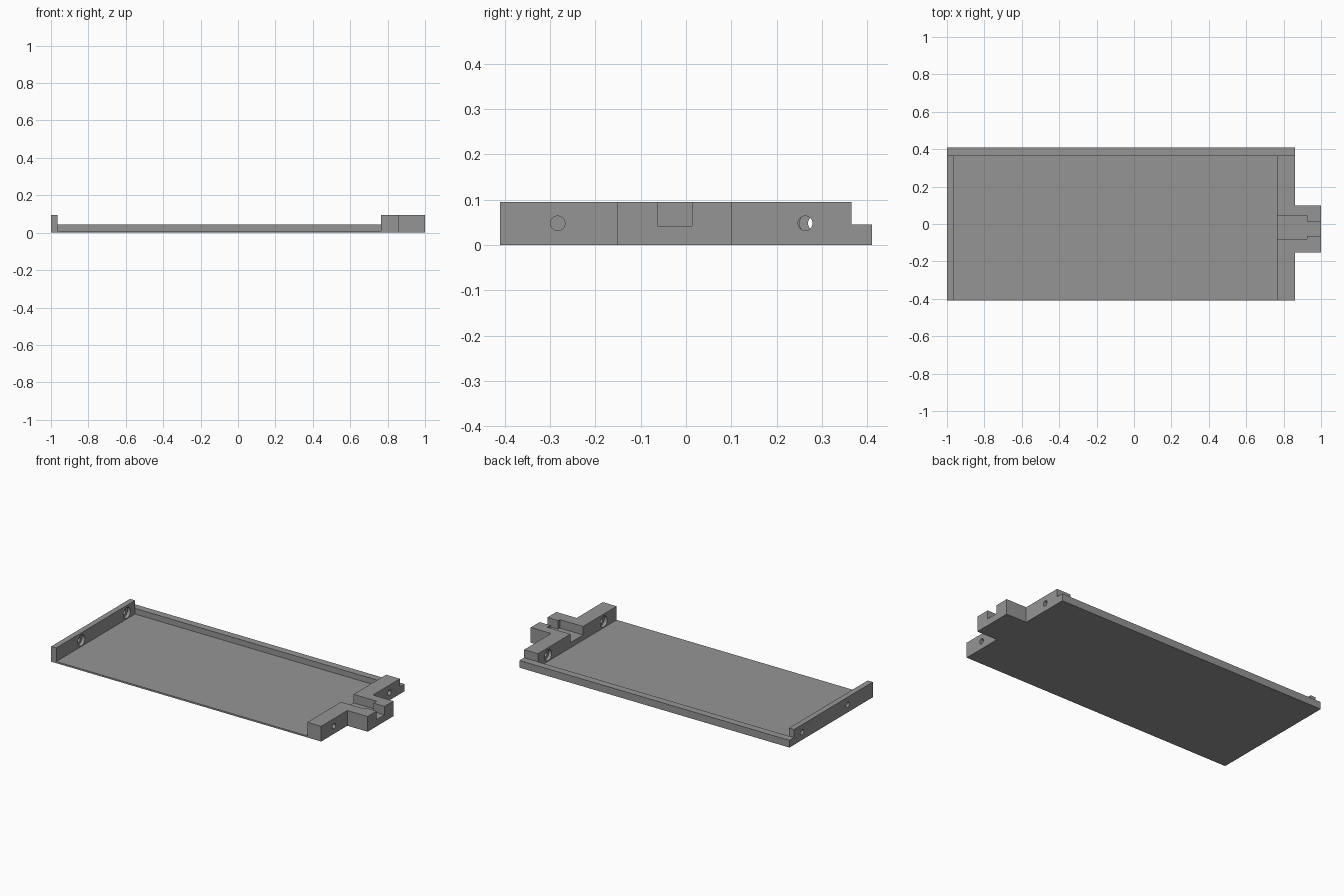
import bpy, bmesh, math
from mathutils import Matrix

if "Cube" in bpy.data.objects:
    bpy.data.objects.remove(bpy.data.objects["Cube"])

grey = bpy.data.materials.new("mid_grey")
grey.diffuse_color = (0.30, 0.30, 0.30, 1)
grey.use_nodes = True
grey.node_tree.nodes["Principled BSDF"].inputs["Base Color"].default_value = grey.diffuse_color


def finish(name, bm):
    bmesh.ops.recalc_face_normals(bm, faces=bm.faces)
    mesh = bpy.data.meshes.new(name)
    bm.to_mesh(mesh)
    bm.free()
    mesh.materials.append(grey)
    obj = bpy.data.objects.new(name, mesh)
    bpy.context.collection.objects.link(obj)
    return obj


def prism(name, outline, z0, z1):
    """Extrude an xy outline from z0 up to z1."""
    bm = bmesh.new()
    face = bm.faces.new([bm.verts.new((x, y, z0)) for x, y in outline])
    new = bmesh.ops.extrude_face_region(bm, geom=[face])["geom"]
    verts = [v for v in new if isinstance(v, bmesh.types.BMVert)]
    bmesh.ops.translate(bm, verts=verts, vec=(0, 0, z1 - z0))
    return finish(name, bm)


def block(name, x0, x1, y0, y1, z0, z1):
    return prism(name, [(x0, y0), (x1, y0), (x1, y1), (x0, y1)], z0, z1)


def rod(name, x0, x1, y, z, radius):
    """Cylinder lying along x."""
    bm = bmesh.new()
    place = Matrix.Translation(((x0 + x1) / 2, y, z)) @ Matrix.Rotation(math.pi / 2, 4, "Y")
    bmesh.ops.create_cone(bm, cap_ends=True, segments=32, radius1=radius,
                          radius2=radius, depth=x1 - x0, matrix=place)
    return finish(name, bm)


def cut(obj, cutter):
    mod = obj.modifiers.new("cut", "BOOLEAN")
    mod.operation = "DIFFERENCE"
    mod.solver = "EXACT"
    mod.object = cutter
    bpy.context.view_layer.objects.active = obj
    bpy.ops.object.modifier_apply(modifier=mod.name)
    bpy.data.objects.remove(cutter)


def screw_hole(obj, x_in, x_out, y):
    """Through hole with a wider counterbore on the inner face x_in."""
    side = 1 if x_out > x_in else -1
    lo, hi = sorted((x_in - side * 0.02, x_out + side * 0.02))
    cut(obj, rod("hole_cutter", lo, hi, y, 0.048, 0.016))
    lo, hi = sorted((x_in - side * 0.02, x_in + side * 0.02))
    cut(obj, rod("bore_cutter", lo, hi, y, 0.048, 0.034))


L, R = -0.965, 0.765          # inner faces of the two end walls
EDGE, RAIL, TOP = 0.41, 0.365, 0.095

# Thin floor and low rear rail
block("floor_plate", L, R, -EDGE, RAIL, 0, 0.01)
block("rear_rail", -1, 0.86, RAIL, EDGE, 0, 0.045)

# Thin end wall
left = block("left_wall", -1, L, -EDGE, RAIL, 0, TOP)
for y in (-0.163, 0.285):
    screw_hole(left, L, -1, y)

# Thick end wall with a projecting connector block
right = prism("right_wall", [(R, -EDGE), (0.86, -EDGE), (0.86, -0.152), (1, -0.152),
                             (1, 0.1), (0.86, 0.1), (0.86, RAIL), (R, RAIL)], 0, TOP)
for y in (-0.283, 0.263):
    screw_hole(right, R, 0.86, y)

# Stepped cable channel through the connector block
cut(right, prism("channel_cutter", [(0.74, -0.08), (0.925, -0.08), (0.925, -0.063),
                                    (1.02, -0.063), (1.02, 0.013), (0.925, 0.013),
                                    (0.925, 0.045), (0.74, 0.045)], 0.042, 0.15))

# Smooth bores, sharp edges
for obj in (left, right):
    bpy.ops.object.select_all(action="DESELECT")
    obj.select_set(True)
    bpy.context.view_layer.objects.active = obj
    bpy.ops.object.shade_smooth_by_angle(angle=math.radians(30))
